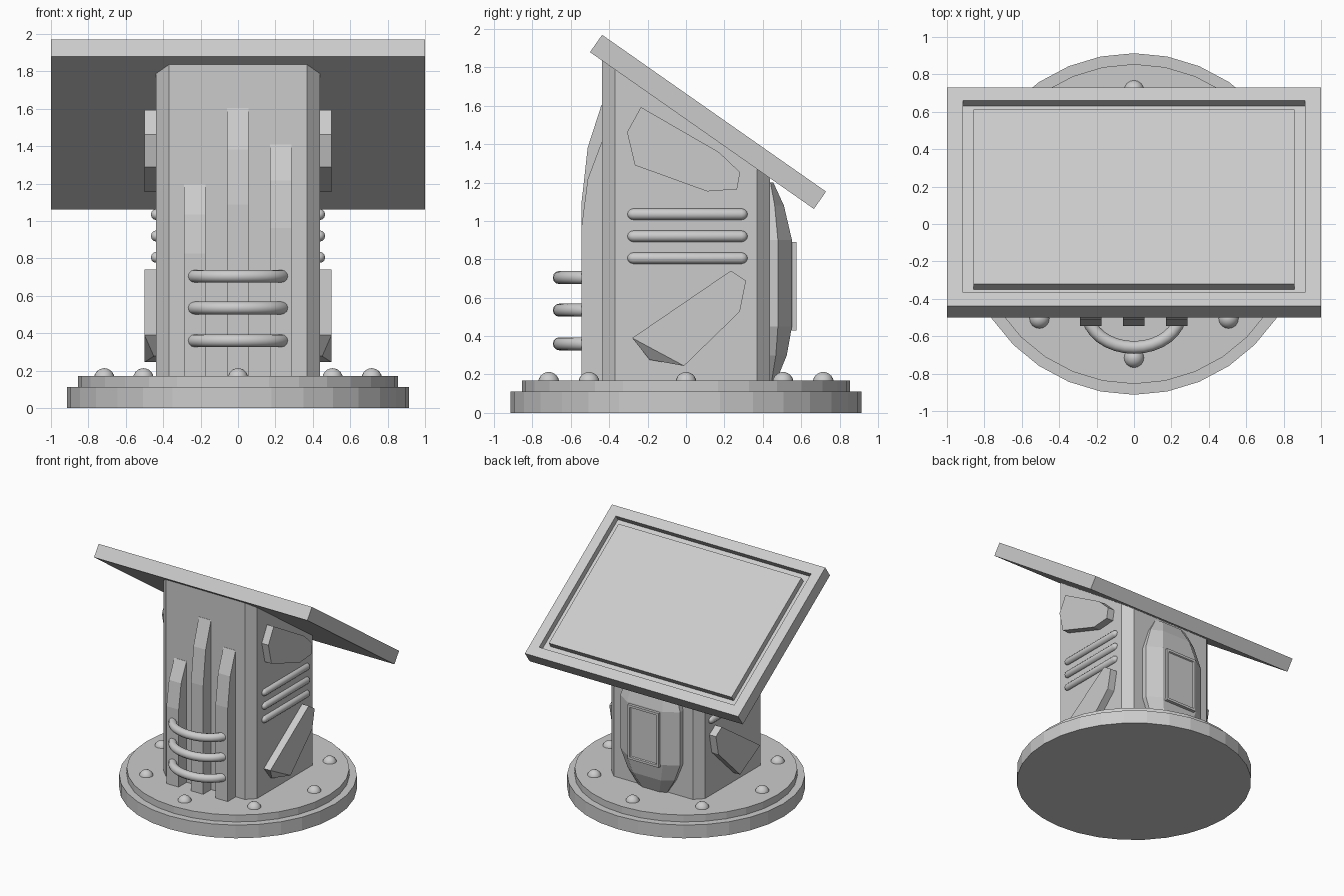
import bpy, bmesh, math
from math import sin, cos, pi, radians, tan
from mathutils import Vector

if "Cube" in bpy.data.objects:
    bpy.data.objects.remove(bpy.data.objects["Cube"])


def loft(name, rings, end_faces=None, smooth=False):
    """Skin equal-length rings of points and cap both ends."""
    bm = bmesh.new()
    vs = [[bm.verts.new(p) for p in r] for r in rings]
    n = len(rings[0])
    for a, b in zip(vs, vs[1:]):
        for i in range(n):
            j = (i + 1) % n
            bm.faces.new((a[i], a[j], b[j], b[i]))
    bm.faces.new(vs[0][::-1])
    for f in end_faces or [range(n)]:
        bm.faces.new([vs[-1][i] for i in f])
    bmesh.ops.recalc_face_normals(bm, faces=bm.faces)
    me = bpy.data.meshes.new(name)
    bm.to_mesh(me)
    bm.free()
    ob = bpy.data.objects.new(name, me)
    bpy.context.collection.objects.link(ob)
    if smooth:
        me.shade_smooth()
    return ob


def rect(hx, hy, z):
    return [(-hx, -hy, z), (hx, -hy, z), (hx, hy, z), (-hx, hy, z)]


def circle(r, z, n=32):
    return [(r * cos(2 * pi * i / n), r * sin(2 * pi * i / n), z) for i in range(n)]


TILT = radians(35)


def panel_under(y):
    return 1.88 - (y + 0.5) * tan(TILT)


# Stepped round base
loft("base_disc", [circle(.913, 0), circle(.913, .112), circle(.855, .112), circle(.855, .17)])

# Domed bolts round the base
for k in range(8):
    a = k * pi / 4
    dome = [circle(.055 * cos(t), .055 * sin(t), 16) for t in (-.3, 0, .35, .7, 1.05, 1.35, 1.54)]
    bolt = loft(f"base_bolt_{k + 1}", dome, smooth=True)
    bolt.location = (.715 * cos(a), .715 * sin(a), .158)

# Chamfered column, cut to the slope of the panel
S, C = .438, .37
octagon = [(C, -S), (S, -C), (S, C), (C, S), (-C, S), (-S, C), (-S, -C), (-C, -S)]
loft("column", [[(x, y, .15) for x, y in octagon],
                [(x, y, panel_under(y) + .01) for x, y in octagon]])

# Tilted display panel with groove around the screen
panel = loft("display_panel", [rect(1, .712, -.055), rect(1, .712, .055),
                               rect(.915, .627, .055), rect(.915, .627, .005),
                               rect(.857, .57, .005), rect(.857, .57, .055)])
panel.rotation_euler.x = -TILT
panel.location = (0, .1146, 1.516)

# Three front fins of different heights
for name, x, h in (("left", -.232, 1.025), ("middle", -.002, 1.435), ("right", .228, 1.24)):
    prof = [(-.42, .16), (-.545, .16), (-.545, .17 + .64 * h), (-.512, .17 + .845 * h),
            (-.44, .17 + h), (-.42, .17 + h)]
    loft(f"front_fin_{name}", [[(x + s * .057, y, z) for y, z in prof] for s in (-1, 1)])

# Three curved tubes in front of the fins
for k, z in enumerate((.705, .535, .36)):
    rings = []
    for i in range(17):
        t = pi * i / 16
        c = Vector((-.25 * cos(t), -.47 - .19 * sin(t), z))
        out = Vector((-cos(t) / .25, -sin(t) / .19, 0)).normalized()
        rings.append([c + .034 * (cos(a) * out + sin(a) * Vector((0, 0, 1)))
                      for a in (2 * pi * j / 12 for j in range(12))])
    loft(f"front_tube_{k + 1}", rings, smooth=True)

# Side plates and ribs, repeated on both sides
UPPER = [(-.235, 1.593), (.172, 1.358), (.282, 1.253), (.266, 1.165),
         (.11, 1.154), (-.266, 1.29), (-.307, 1.462)]
LOWER = [(.234, .741), (.313, .689), (.28, .527), (-.01, .245), (-.19, .277), (-.28, .39)]
for side, s in (("right", 1), ("left", -1)):
    loft(f"upper_side_plate_{side}", [[(s * x, y, z) for y, z in UPPER] for x in (.42, .5)])
    outer = [.5, .5, .5, .5, .45, .5]
    loft(f"lower_side_plate_{side}",
         [[(s * .42, y, z) for y, z in LOWER],
          [(s * x, y, z) for x, (y, z) in zip(outer, LOWER)]],
         end_faces=[(0, 1, 2, 3, 5), (3, 4, 5)])
    for k, z in enumerate((1.035, .92, .806)):
        r = .03
        ends = [(-.275 - r * cos(t), r * sin(t)) for t in (.15, .5, 1, pi / 2)]
        ends += [(.29 + r * cos(t), r * sin(t)) for t in (pi / 2, 1, .5, .15)]
        loft(f"side_rib_{side}_{k + 1}",
             [[(s * .436 + q * cos(a), y, z + q * sin(a))
               for a in (2 * pi * j / 12 for j in range(12))] for y, q in ends], smooth=True)

# Faceted bulge on the back
rings = []
for z, w, d in ((.16, .13, .468), (.3, .22, .525), (.45, .28, .552),
                (.9, .28, .552), (1.08, .22, .51), (1.2, .15, .455)):
    m = .43 + .4 * (d - .43)
    rings.append([(-w, .42, z), (-w, m, z), (-.6 * w, d, z),
                  (.6 * w, d, z), (w, m, z), (w, .42, z)])
loft("back_bulge", rings)

# Framed hatch on the bulge
hatch = loft("back_hatch", [rect(.145, .23, -.03), rect(.145, .23, .005),
                            rect(.125, .21, .005), rect(.12, .205, -.005)])
hatch.rotation_euler.x = -pi / 2
hatch.location = (0, .57, .66)
